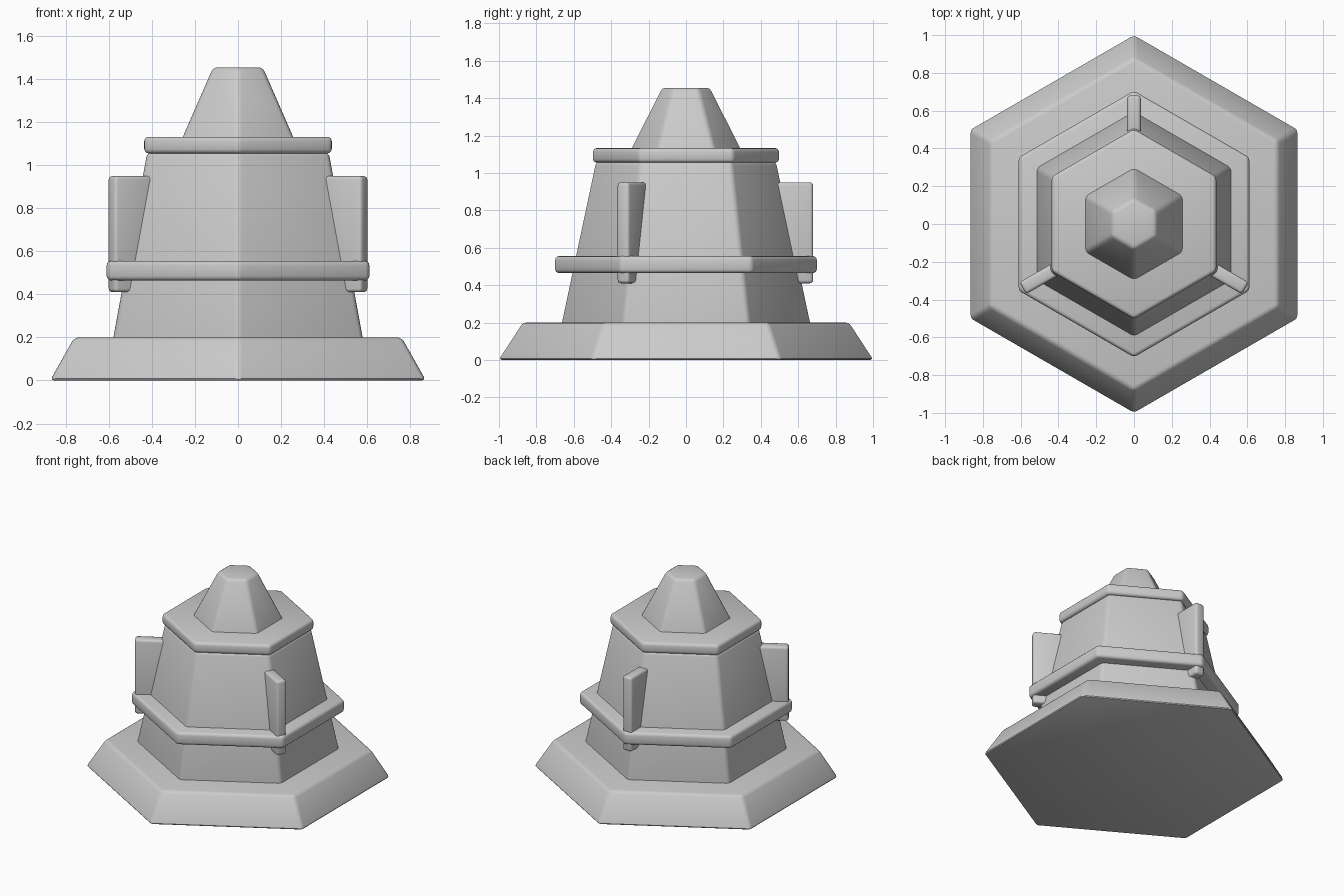
import bpy, bmesh, math
from mathutils import Matrix

if "Cube" in bpy.data.objects:
    bpy.data.objects.remove(bpy.data.objects["Cube"])

grey = bpy.data.materials.new("light_grey")
grey.diffuse_color = (0.6, 0.6, 0.6, 1)
grey.use_nodes = True
grey.node_tree.nodes["Principled BSDF"].inputs["Base Color"].default_value = grey.diffuse_color


def finish(name, bm, bevel):
    """Round the edges of a closed solid and add it to the scene."""
    bmesh.ops.recalc_face_normals(bm, faces=bm.faces[:])
    bmesh.ops.bevel(bm, geom=bm.edges[:], offset=bevel, segments=3,
                    profile=0.5, affect='EDGES', clamp_overlap=True)
    mesh = bpy.data.meshes.new(name)
    bm.to_mesh(mesh)
    bm.free()
    mesh.materials.append(grey)
    ob = bpy.data.objects.new(name, mesh)
    bpy.context.collection.objects.link(ob)
    bpy.ops.object.select_all(action='DESELECT')
    ob.select_set(True)
    bpy.context.view_layer.objects.active = ob
    bpy.ops.object.shade_smooth_by_angle(angle=math.radians(35))
    return ob


def hexagon(name, r_bottom, r_top, z0, z1, bevel=0.02):
    """Tapered six-sided solid with corners on the y axis."""
    bm = bmesh.new()
    rings = []
    for r, z in ((r_bottom, z0), (r_top, z1)):
        rings.append([bm.verts.new((r * math.sin(k * math.pi / 3),
                                    r * math.cos(k * math.pi / 3), z))
                      for k in range(6)])
    low, high = rings
    bm.faces.new(low)
    bm.faces.new(high)
    for k in range(6):
        j = (k + 1) % 6
        bm.faces.new((low[k], low[j], high[j], high[k]))
    return finish(name, bm, bevel)


# stacked tower parts
hexagon("base", 1.008, 0.878, 0.0, 0.20)
hexagon("body", 0.675, 0.487, 0.17, 1.06)
hexagon("lower_band", 0.705, 0.705, 0.465, 0.555)
hexagon("upper_band", 0.503, 0.503, 1.055, 1.132)
hexagon("top_cap", 0.312, 0.133, 1.10, 1.455)

# three upright fins on alternate corners
for i, deg in enumerate((90, 210, 330)):
    bm = bmesh.new()
    bmesh.ops.create_cube(bm, size=1)
    place = (Matrix.Rotation(math.radians(deg), 4, 'Z')
             @ Matrix.Translation((0.565, 0, 0.68))
             @ Matrix.Diagonal((0.23, 0.072, 0.54, 1)))
    bmesh.ops.transform(bm, matrix=place, verts=bm.verts[:])
    finish(f"fin_{i + 1}", bm, 0.017)
